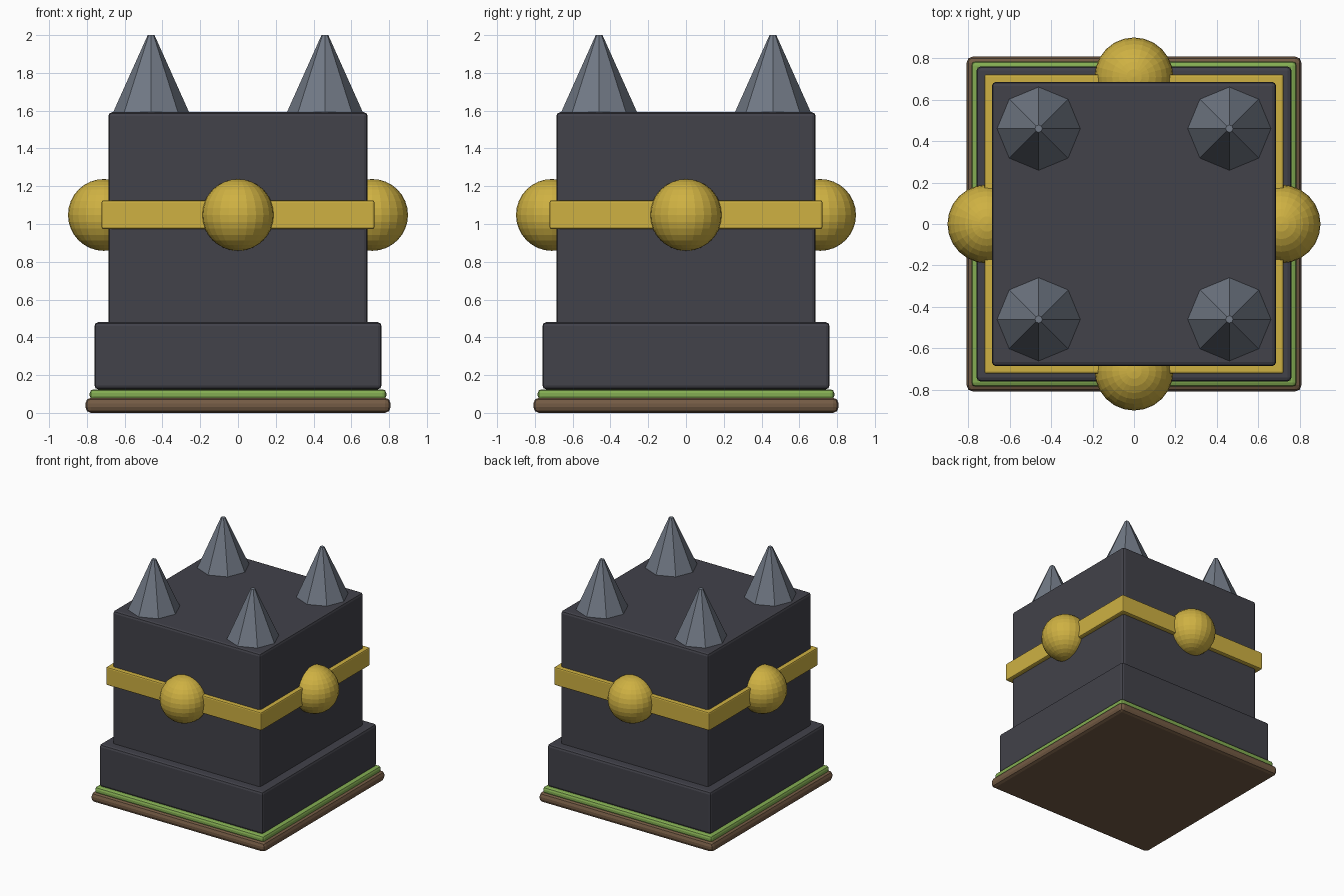
import bpy
import math

cube = bpy.data.objects.get("Cube")
if cube:
    bpy.data.objects.remove(cube, do_unlink=True)


def material(name, rgb):
    m = bpy.data.materials.new(name)
    m.use_nodes = True
    m.diffuse_color = (*rgb, 1)
    m.node_tree.nodes["Principled BSDF"].inputs["Base Color"].default_value = (*rgb, 1)
    return m


STONE = material("dark stone", (0.054, 0.054, 0.068))
GOLD = material("gold", (0.62, 0.44, 0.055))
SOIL = material("brown soil", (0.175, 0.105, 0.058))
GRASS = material("green grass", (0.23, 0.42, 0.085))
STEEL = material("grey steel", (0.165, 0.19, 0.235))


def finish(name, mat):
    ob = bpy.context.object
    ob.name = name
    ob.data.materials.append(mat)
    return ob


def slab(name, half, bottom, top, bevel, mat):
    """Square block with softened edges."""
    bpy.ops.mesh.primitive_cube_add(size=2, location=(0, 0, (bottom + top) / 2))
    ob = finish(name, mat)
    ob.scale = (half, half, (top - bottom) / 2)
    bpy.ops.object.transform_apply(location=False, rotation=False, scale=True)
    mod = ob.modifiers.new("soft edges", "BEVEL")
    mod.width = bevel
    mod.segments = 2
    return ob


# Ground layers and stone block
slab("soil_slab", 0.808, 0.0, 0.08, 0.03, SOIL)
slab("grass_slab", 0.785, 0.07, 0.125, 0.02, GRASS)
slab("stone_plinth", 0.76, 0.125, 0.48, 0.02, STONE)
slab("stone_body", 0.686, 0.4, 1.592, 0.02, STONE)

# Gold belt with a ball on each side
slab("gold_belt", 0.722, 0.973, 1.125, 0.01, GOLD)
for side, x, y in (("front", 0, -1), ("back", 0, 1), ("left", 1, 0), ("right", -1, 0)):
    bpy.ops.mesh.primitive_uv_sphere_add(segments=24, ring_count=16, radius=0.19,
                                         location=(0.71 * x, 0.71 * y, 1.048))
    finish("gold_ball_" + side, GOLD)

# Corner spikes with slightly blunted tips
for depth, y in (("front", -1), ("back", 1)):
    for side, x in (("left", 1), ("right", -1)):
        bpy.ops.mesh.primitive_cone_add(vertices=8, radius1=0.204, radius2=0.018, depth=0.415,
                                        location=(0.46 * x, 0.46 * y, 1.7925))
        finish("spike_" + depth + "_" + side, STEEL)
